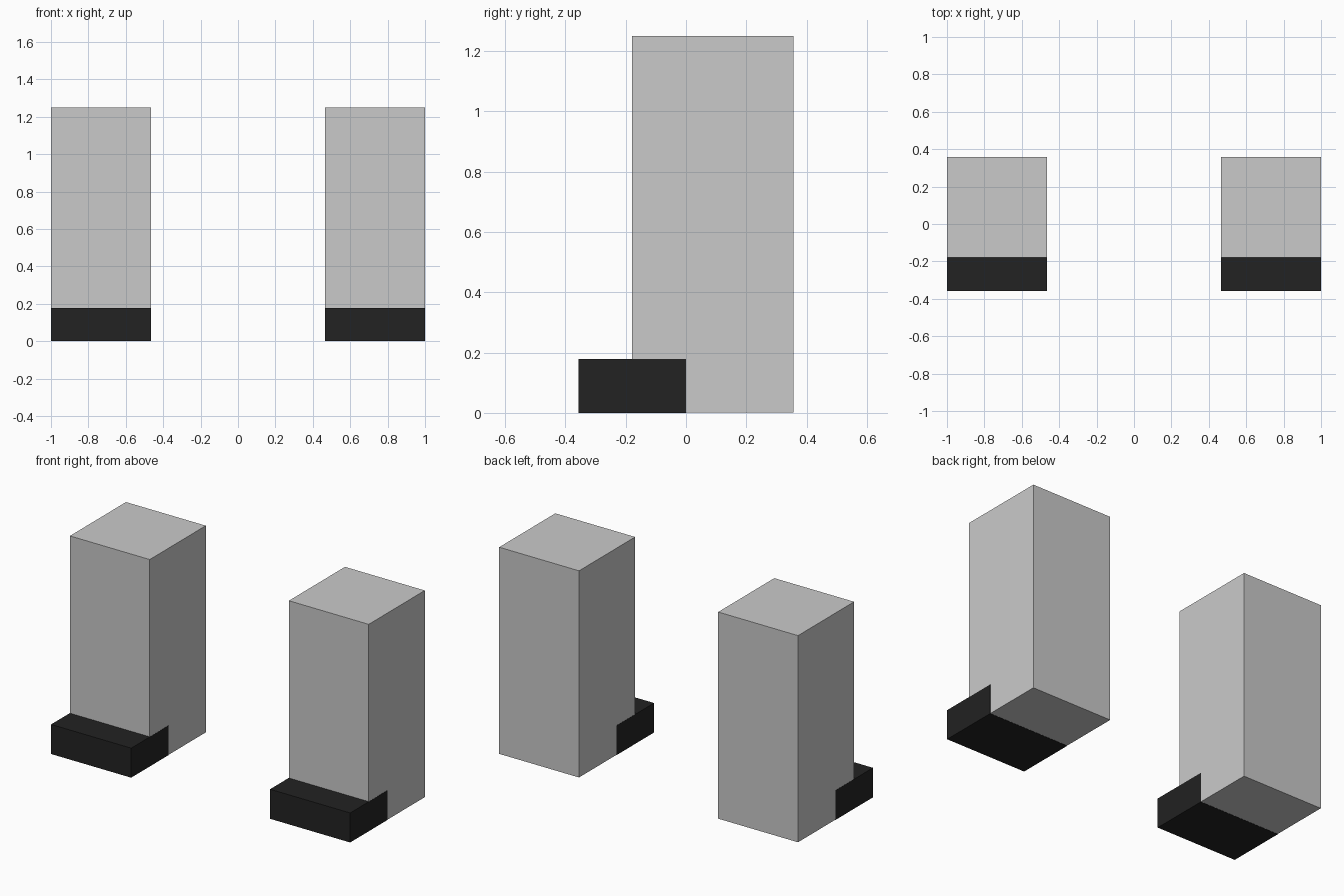
import bpy

if "Cube" in bpy.data.objects:
    bpy.data.objects.remove(bpy.data.objects["Cube"])

U = 2 / 11.2  # block unit: legs are 3 x 3 x 7, shoes are 3 x 2 x 1


def material(name, value):
    m = bpy.data.materials.new(name)
    m.diffuse_color = (value, value, value, 1)
    m.use_nodes = True
    m.node_tree.nodes["Principled BSDF"].inputs["Base Color"].default_value = m.diffuse_color
    return m


def box(name, lo, hi, mat):
    bpy.ops.mesh.primitive_cube_add(size=1)
    o = bpy.context.object
    o.name = name
    for v in o.data.vertices:
        v.co = [l + (c + 0.5) * (h - l) for c, l, h in zip(v.co, lo, hi)]
    o.data.materials.append(mat)
    return o


grey = material("light grey", 0.59)
black = material("soft black", 0.016)
E = 0.001  # shoe sits just proud of the leg it wraps

for side, x in (("left", -1), ("right", 1 - 3 * U)):
    # Tall trouser leg
    box(side + "_leg", (x + E, -U, E), (x + 3 * U - E, 2 * U, 7 * U), grey)
    # Low shoe over the front half of the leg
    box(side + "_shoe", (x, -2 * U, 0), (x + 3 * U, 0, U), black)
